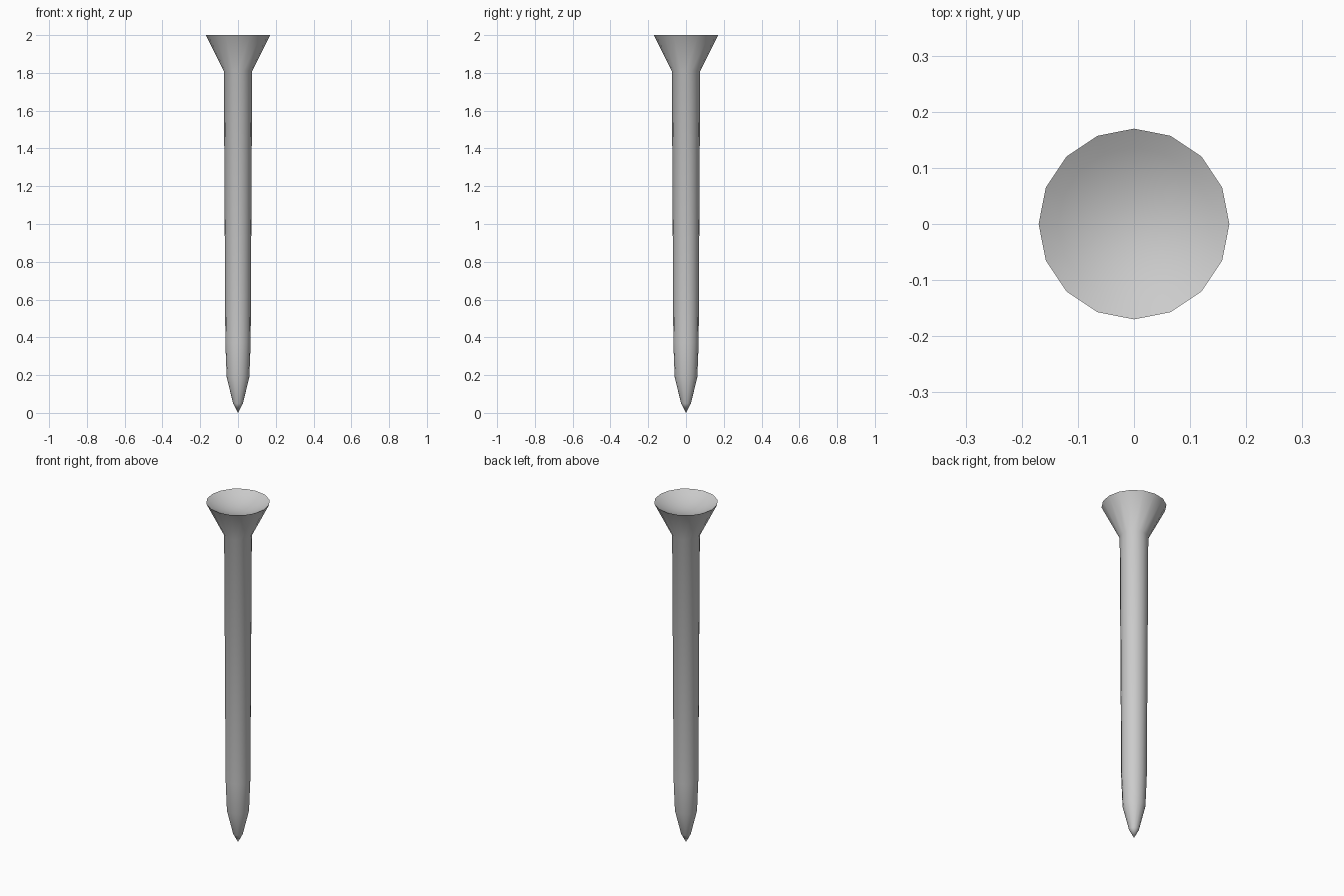
import bpy, bmesh, math

if "Cube" in bpy.data.objects:
    bpy.data.objects.remove(bpy.data.objects["Cube"])

SIDES = 16

# Outline from the pointed tip, up the shank and flared head, then into the shallow cup
R, DEPTH = 0.17, 0.05
profile = [(0.026, 0.05), (0.06, 0.19), (0.067, 0.37), (0.075, 1.81), (R, 2.0)]
profile += [(R * t, 2.0 - DEPTH * (1 - t * t)) for t in (0.8, 0.6, 0.4, 0.2)]

bm = bmesh.new()
rings = []
for r, z in profile:
    rings.append([bm.verts.new((r * math.cos(2 * math.pi * i / SIDES),
                                r * math.sin(2 * math.pi * i / SIDES), z))
                  for i in range(SIDES)])
tip = bm.verts.new((0, 0, 0))
cup_centre = bm.verts.new((0, 0, 2.0 - DEPTH))

for i in range(SIDES):
    j = (i + 1) % SIDES
    for a, b in zip(rings, rings[1:]):
        bm.faces.new((a[i], a[j], b[j], b[i]))
    bm.faces.new((tip, rings[0][j], rings[0][i]))
    bm.faces.new((rings[-1][i], rings[-1][j], cup_centre))
bmesh.ops.recalc_face_normals(bm, faces=bm.faces)

mesh = bpy.data.meshes.new("tee_peg")
bm.to_mesh(mesh)
bm.free()
peg = bpy.data.objects.new("tee_peg", mesh)
bpy.context.collection.objects.link(peg)

# Smooth sides with a crisp rim
bpy.context.view_layer.objects.active = peg
peg.select_set(True)
bpy.ops.object.shade_smooth_by_angle(angle=math.radians(40))
